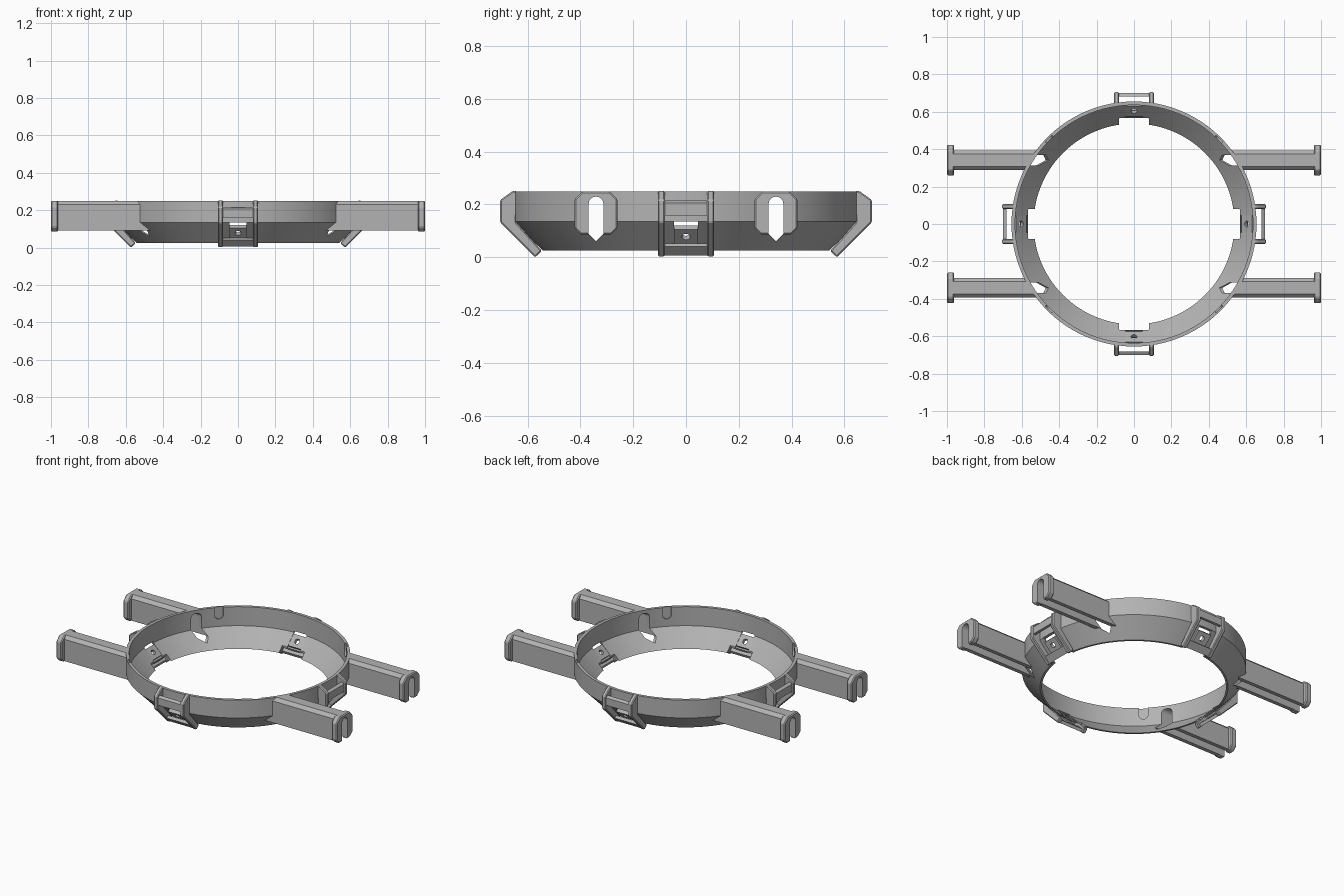
import bpy, bmesh, math
from mathutils import Matrix

if "Cube" in bpy.data.objects:
    bpy.data.objects.remove(bpy.data.objects["Cube"])

grey = bpy.data.materials.new("plain grey")
grey.use_nodes = True
COLOR = (0.45, 0.45, 0.45, 1)
grey.diffuse_color = COLOR
grey.node_tree.nodes["Principled BSDF"].inputs["Base Color"].default_value = COLOR


def finish(name, bm):
    bmesh.ops.recalc_face_normals(bm, faces=bm.faces)
    mesh = bpy.data.meshes.new(name)
    bm.to_mesh(mesh)
    bm.free()
    mesh.materials.append(grey)
    ob = bpy.data.objects.new(name, mesh)
    bpy.context.collection.objects.link(ob)
    return ob


def turn(angle):
    return Matrix.Rotation(angle, 4, "Z")


def prism(name, profile, a, b, along="y", angle=0.0, bevel=0.0):
    """Extrude a profile from a to b: (x, z) along y, or (y, z) along x."""
    bm = bmesh.new()
    place = (lambda u, v: (u, a, v)) if along == "y" else (lambda u, v: (a, u, v))
    face = bm.faces.new([bm.verts.new(place(u, v)) for u, v in profile])
    out = bmesh.ops.extrude_face_region(bm, geom=[face])
    moved = [g for g in out["geom"] if isinstance(g, bmesh.types.BMVert)]
    shift = (0, b - a, 0) if along == "y" else (b - a, 0, 0)
    bmesh.ops.translate(bm, verts=moved, vec=shift)
    if bevel:
        bmesh.ops.bevel(bm, geom=bm.edges[:], offset=bevel, segments=1, affect="EDGES")
    bmesh.ops.transform(bm, matrix=turn(angle), verts=bm.verts)
    return finish(name, bm)


def revolve(name, profile, steps=96):
    bm = bmesh.new()
    verts = [bm.verts.new((r, 0, z)) for r, z in profile]
    edges = [bm.edges.new((verts[i - 1], verts[i])) for i in range(len(verts))]
    bmesh.ops.spin(bm, geom=verts + edges, axis=(0, 0, 1), cent=(0, 0, 0),
                   angle=math.tau, steps=steps)
    bmesh.ops.remove_doubles(bm, verts=bm.verts, dist=1e-5)
    return finish(name, bm)


def rod(name, radius, depth, matrix):
    bm = bmesh.new()
    bmesh.ops.create_cone(bm, cap_ends=True, segments=24, radius1=radius,
                          radius2=radius, depth=depth, matrix=matrix)
    return finish(name, bm)


def combine(ob, other, mode="DIFFERENCE", keep=False):
    mod = ob.modifiers.new("combine", "BOOLEAN")
    mod.operation, mod.object, mod.solver = mode, other, "EXACT"
    bpy.context.view_layer.objects.active = ob
    bpy.ops.object.modifier_apply(modifier=mod.name)
    if not keep:
        bpy.data.objects.remove(other)


def box(u0, u1, v0, v1):
    return [(u0, v0), (u1, v0), (u1, v1), (u0, v1)]


# Thin ring: upright wall above a cone
ring = revolve("ring", [(.655, .25), (.655, .135), (.549, .025), (.537, .025),
                        (.636, .128), (.636, .25)])
# Space inside the ring, used to trim the arms
void = revolve("ring_void", [(0, 0), (.519, 0), (.543, .025), (.645, .132),
                             (.645, .3), (0, .3)])


def arm_slot(y):
    arch = [(y + .028 * math.cos(t), .202 + .028 * math.sin(t))
            for t in [math.pi * i / 10 for i in range(11)]]
    return arch + [(y - .028, .088), (y, .06), (y + .028, .088)]


# Four channel arms with flanged ends
for half, side in enumerate(("left", "right")):
    angle = math.pi * half
    for y in (-.341, .341):
        end = "front" if (y < 0) == (half == 0) else "back"
        body = [(y - .053, .09), (y + .053, .09), (y + .053, .23),
                (y + .033, .25), (y - .033, .25), (y - .053, .23)]
        arm = prism(f"{end}_{side}_arm", body, .45, .98, "x", angle)
        rim = [(y - .057, .085), (y + .057, .085), (y + .082, .11), (y + .082, .22),
               (y + .052, .25), (y - .052, .25), (y - .082, .22), (y - .082, .11)]
        flange = prism("flange", rim, .962, 1, "x", angle, .006)
        combine(arm, flange, "UNION")
        combine(arm, void, keep=True)
        slot = prism("slot", arm_slot(y), .3, 1.1, "x", angle)
        combine(arm, slot, keep=True)
        combine(ring, slot)
bpy.data.objects.remove(void)

# Four strap clips
rail = [(.64, .25), (.656, .252), (.705, .217), (.705, .133), (.572, 0),
        (.546, .024), (.643, .132)]
upper_bar = [(.682, .158), (.7, .158), (.7, .205), (.682, .215)]
lower_bar = [(.575, .006), (.609, .04), (.595, .052), (.567, .024)]
pad = [(.575, .065), (.59, .05), (.645, .105), (.63, .12)]
window = [(.55, .05), (.65, .05), (.7, .135), (.56, .135)]
for i, side in enumerate(("left", "back", "right", "front")):
    angle = i * math.pi / 2
    for j, (a, b) in enumerate(((-.107, -.08), (.08, .107))):
        prism(f"{side}_clip_rail_{j + 1}", rail, a, b, angle=angle, bevel=.005)
    prism(f"{side}_clip_upper_bar", upper_bar, -.082, .082, angle=angle)
    prism(f"{side}_clip_lower_bar", lower_bar, -.082, .082, angle=angle)
    # Openings through the ring behind the clip
    combine(ring, prism("window", window, -.045, .045, angle=angle))
    combine(ring, prism("notch", box(.4, .567, -.1, .06), -.08, .08, angle=angle))
    # Sloped pad with a peg hole
    block = prism(f"{side}_clip_pad", pad, -.046, .046, angle=angle)
    tilt = Matrix.Translation((.61, 0, .085)) @ Matrix.Rotation(math.radians(135), 4, "Y")
    combine(block, rod("peg_hole", .016, .1, turn(angle) @ tilt))

# Shallow arched recesses inside the rim, between the clips
for i in range(4):
    angle = math.pi / 4 + i * math.pi / 2
    combine(ring, prism("recess", box(.6, .646, .2, .3), -.026, .026, angle=angle))
    lay = Matrix.Translation((.623, 0, .2)) @ Matrix.Rotation(math.pi / 2, 4, "Y")
    combine(ring, rod("recess_arch", .026, .046, turn(angle) @ lay))

# Smooth the curved wall, keep the creases
bpy.ops.object.select_all(action="DESELECT")
ring.select_set(True)
bpy.context.view_layer.objects.active = ring
bpy.ops.object.shade_smooth_by_angle(angle=math.radians(25))
